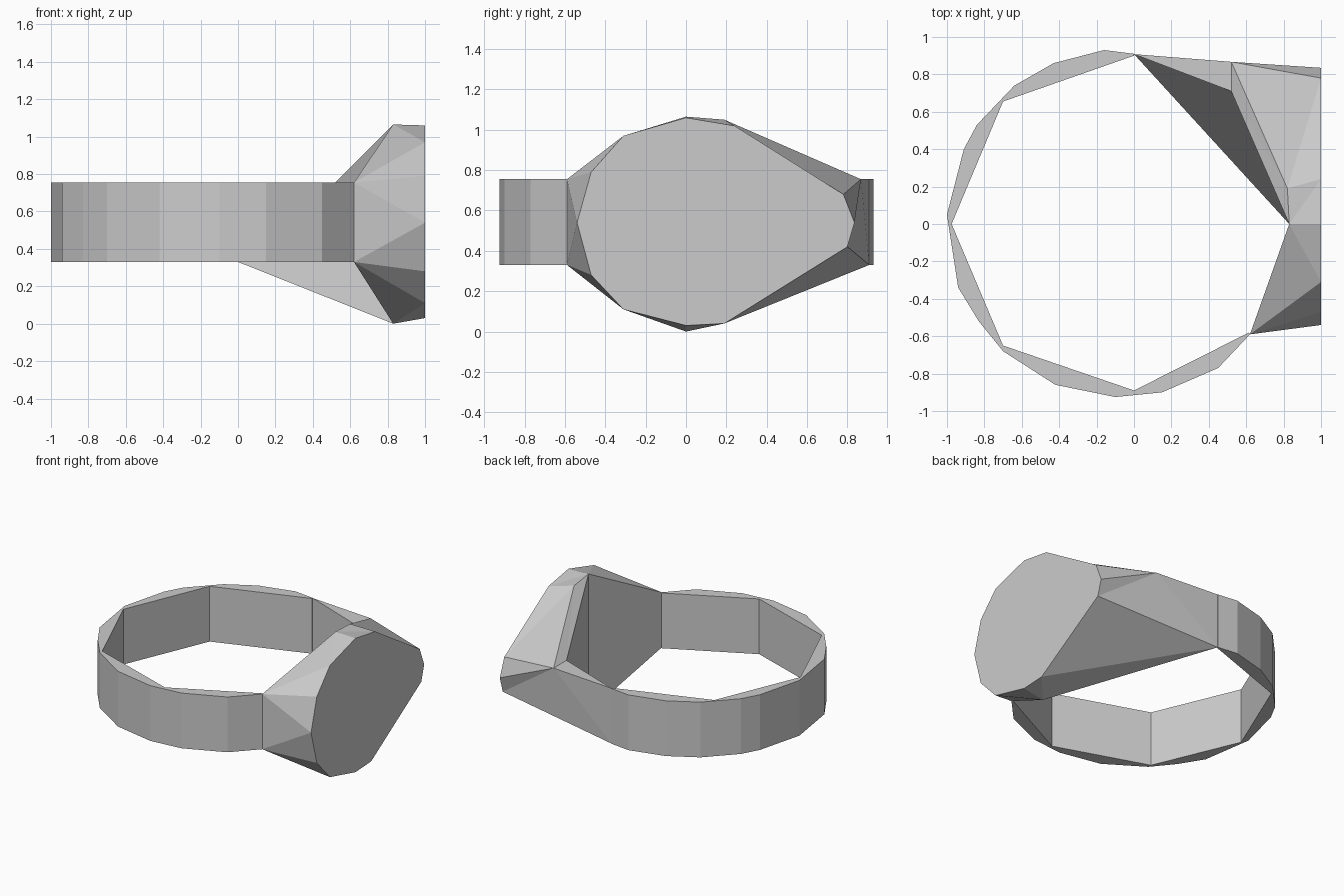
import bpy, bmesh

if "Cube" in bpy.data.objects:
    bpy.data.objects.remove(bpy.data.objects["Cube"])


def make_object(name, bm):
    bmesh.ops.recalc_face_normals(bm, faces=bm.faces[:])
    mesh = bpy.data.meshes.new(name)
    bm.to_mesh(mesh)
    bm.free()
    obj = bpy.data.objects.new(name, mesh)
    bpy.context.collection.objects.link(obj)
    return obj


LOW, HIGH = 0.33, 0.755

# Band: open crescent profile, many-sided outside and coarse inside, extruded up
outer = [(0.62, -0.59), (0.45, -0.77), (0.15, -0.90), (-0.10, -0.925), (-0.42, -0.86),
         (-0.70, -0.68), (-0.83, -0.52), (-0.94, -0.34), (-1.0, 0.05), (-0.91, 0.40),
         (-0.84, 0.53), (-0.64, 0.74), (-0.43, 0.86), (-0.16, 0.93), (0.0, 0.91)]
inner = [(0.0, 0.90), (-0.70, 0.655), (-0.975, 0.0), (-0.70, -0.65), (0.0, -0.89), (0.615, -0.58)]
bm = bmesh.new()
base = bm.faces.new([bm.verts.new((x, y, LOW)) for x, y in outer + inner])
top = bmesh.ops.extrude_face_region(bm, geom=[base], use_keep_orig=True)
bmesh.ops.translate(bm, vec=(0, 0, HIGH - LOW),
                    verts=[v for v in top["geom"] if isinstance(v, bmesh.types.BMVert)])
bmesh.ops.triangulate(bm, faces=[f for f in bm.faces if len(f.verts) > 4])
make_object("ring_band", bm)

# Head: flat faceted plate on the right, tapering back to the two band ends
rim = [(-0.54, 0.54), (-0.47, 0.79), (-0.31, 0.97), (0, 1.06), (0.24, 1.02), (0.78, 0.68),
       (0.835, 0.54), (0.80, 0.42), (0.19, 0.04), (0, 0.03), (-0.31, 0.11), (-0.47, 0.28)]
bm = bmesh.new()
r = [bm.verts.new((1, y, z)) for y, z in rim]
front_low, front_high = [bm.verts.new((0.62, -0.59, z)) for z in (LOW, HIGH)]
mid_low, mid_high = [bm.verts.new((0.83, 0, z)) for z in (0, 1.065)]
back_low, back_high = [bm.verts.new((0, 0.908, z)) for z in (LOW, HIGH)]
shoulder = bm.verts.new((0.82, 0.19, 1.05))
notch = bm.verts.new((0.52, 0.71, HIGH))
edge = bm.verts.new((0.52, 0.867, HIGH))


def fan(centre, *points):
    for a, b in zip(points, points[1:]):
        bm.faces.new((centre, a, b))


bm.faces.new(r)
# front taper and top slopes
fan(front_high, front_low, r[0], r[1], r[2], mid_high)
fan(mid_high, r[2], r[3], r[4], shoulder)
fan(shoulder, r[4], r[5], edge, notch)
# long back taper
fan(edge, notch, back_high, back_low, r[7], r[6], r[5])
fan(back_low, r[7], r[8], mid_low)
# underside
fan(mid_low, r[8], r[9], r[10], front_low)
fan(front_low, r[10], r[11], r[0])
# finger-hole walls
bm.faces.new((front_low, mid_low, mid_high, front_high))
fan(notch, back_high, back_low, mid_low, mid_high, shoulder)
make_object("ring_head", bm)
